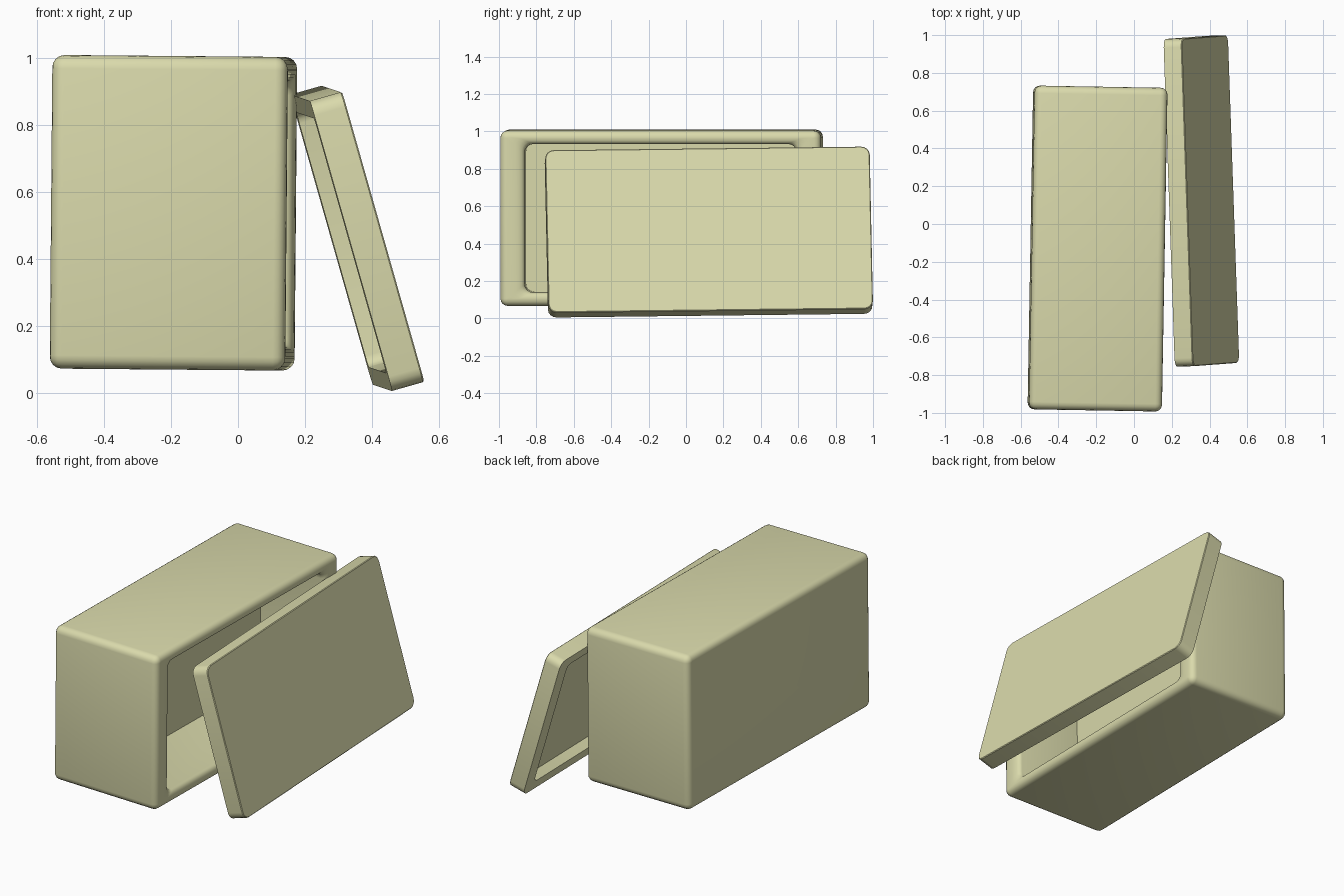
import bpy, bmesh, math
from mathutils import Matrix, Vector

if "Cube" in bpy.data.objects:
    bpy.data.objects.remove(bpy.data.objects["Cube"])

cream = bpy.data.materials.new("pale_cream")
cream.diffuse_color = (0.70, 0.70, 0.41, 1)
cream.use_nodes = True
cream.node_tree.nodes["Principled BSDF"].inputs["Base Color"].default_value = cream.diffuse_color


def ring(bm, x, hy, hz, r, n=4):
    """Rounded rectangle of half sizes hy, hz in the plane at x."""
    out = []
    for k, (sy, sz) in enumerate([(1, 1), (-1, 1), (-1, -1), (1, -1)]):
        for i in range(n + 1):
            a = math.pi / 2 * (k + i / n)
            out.append(bm.verts.new((x, sy * (hy - r) + r * math.cos(a),
                                     sz * (hz - r) + r * math.sin(a))))
    return out


def loft(name, rings, matrix):
    """Skin a chain of rounded rectangles and cap both ends."""
    bm = bmesh.new()
    loops = [ring(bm, *p) for p in rings]
    for a, b in zip(loops, loops[1:]):
        for i in range(len(a)):
            j = (i + 1) % len(a)
            bm.faces.new((a[i], a[j], b[j], b[i]))
    bm.faces.new(loops[0][::-1])
    bm.faces.new(loops[-1])
    bmesh.ops.recalc_face_normals(bm, faces=bm.faces)
    mesh = bpy.data.meshes.new(name)
    bm.to_mesh(mesh)
    bm.free()
    mesh.materials.append(cream)
    ob = bpy.data.objects.new(name, mesh)
    bpy.context.collection.objects.link(ob)
    ob.matrix_world = matrix
    bpy.ops.object.select_all(action='DESELECT')
    ob.select_set(True)
    bpy.context.view_layer.objects.active = ob
    bpy.ops.object.shade_smooth_by_angle(angle=math.radians(32))
    return ob


# Open box: rounded shell, soft lip, deep cavity opening towards +x
hx, hy, hz, r = 0.352, 0.857, 0.469, 0.036
rings = []
for i in range(5):                                  # rounded back edge
    a = math.pi / 2 * i / 4
    d = r * (1 - math.sin(a))
    rings.append((-hx + r * (1 - math.cos(a)), hy - d, hz - d, r + 0.004 - d))
for i in range(5):                                  # rounded front edge
    a = math.pi / 2 * i / 4
    d = r * (1 - math.cos(a))
    rings.append((hx - r * (1 - math.sin(a)), hy - d, hz - d, r + 0.004 - d))
for i in range(5):                                  # rounded inner lip
    a = math.pi / 2 * i / 4
    s = math.sin(a)
    rings.append((hx - 0.03 * (1 - math.cos(a)), hy - 0.08 - 0.05 * s,
                  hz - 0.042 - 0.03 * s, 0.03 + 0.015 * s))
rings.append((hx - 0.44, hy - 0.13, hz - 0.072, 0.045))
loft("box", rings,
     Matrix.Translation((-0.193, -0.13, 0.538))
     @ Matrix.Rotation(math.radians(-1), 4, 'Z')
     @ Matrix.Rotation(math.radians(0.5), 4, 'Y'))

# Lid: shallow tray leaning against the box, recess facing the box
length_dir = Vector((-0.06, 1.73, 0.02)).normalized()
up = Vector((-0.245, -0.025, 0.865))
up = (up - length_dir * up.dot(length_dir)).normalized()
normal = length_dir.cross(up)
lean = Matrix((normal, length_dir, up)).transposed().to_4x4()
ly, lz, t = 0.868, 0.451, 0.05
loft("lid", [
    (t, ly - 0.004, lz - 0.004, 0.042),
    (t - 0.004, ly, lz, 0.045),
    (-t, ly, lz, 0.045),
    (-t, ly - 0.09, lz - 0.055, 0.035),
    (t - 0.035, ly - 0.09, lz - 0.055, 0.035),
], Matrix.Translation((0.357, 0.122, 0.462)) @ lean)
